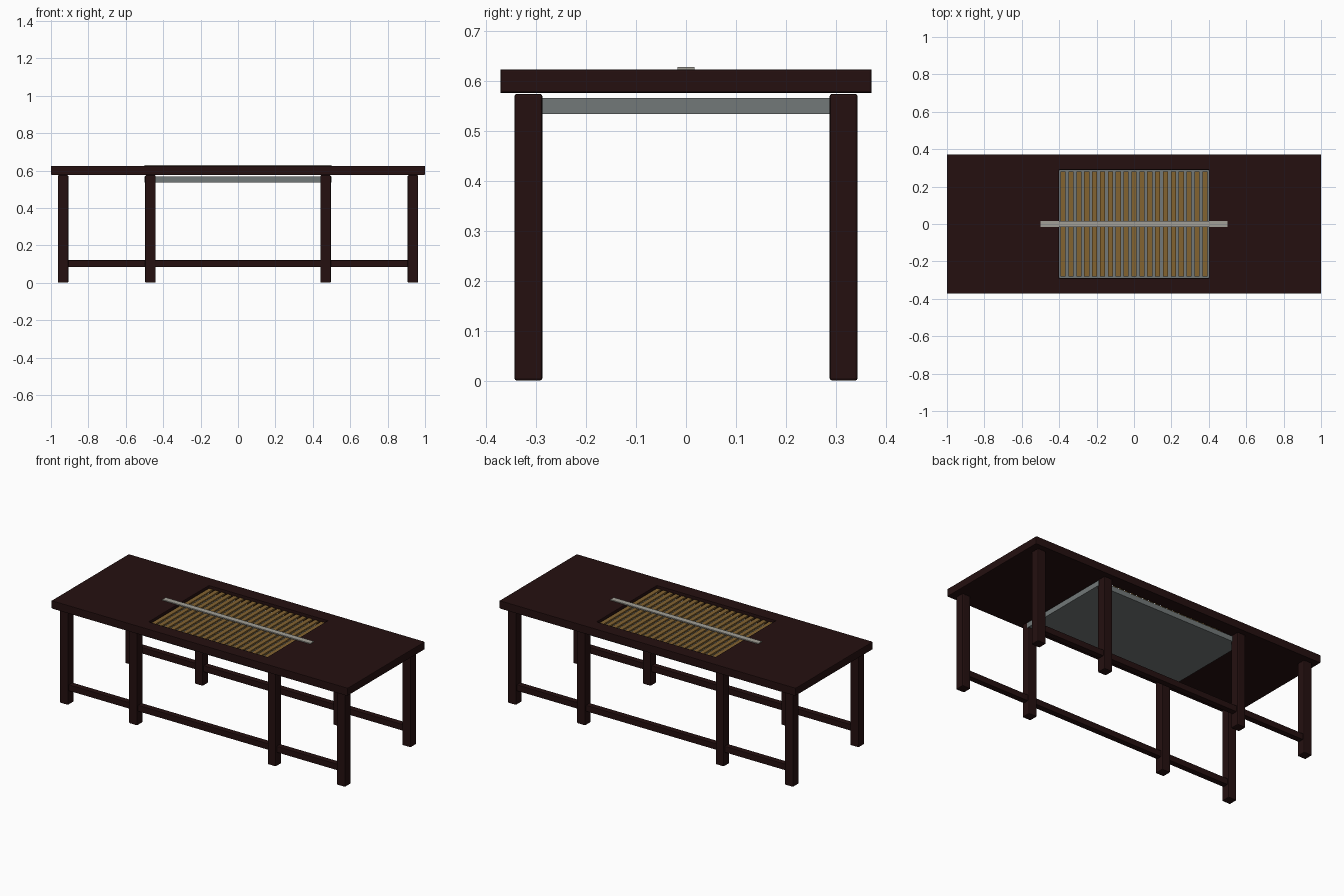
import bpy, bmesh

if "Cube" in bpy.data.objects:
    bpy.data.objects.remove(bpy.data.objects["Cube"])


def material(name, rgb):
    m = bpy.data.materials.new(name)
    m.diffuse_color = (*rgb, 1)
    m.use_nodes = True
    m.node_tree.nodes["Principled BSDF"].inputs["Base Color"].default_value = m.diffuse_color
    return m


WOOD = material("dark wood", (0.018, 0.005, 0.005))
STEEL = material("grey steel", (0.17, 0.19, 0.19))
BRASS = material("golden brown", (0.23, 0.125, 0.03))
PALE = material("pale grey", (0.36, 0.35, 0.31))


def finish(name, bm, mat, bevel=0):
    bmesh.ops.recalc_face_normals(bm, faces=bm.faces)
    me = bpy.data.meshes.new(name)
    bm.to_mesh(me)
    bm.free()
    me.materials.append(mat)
    ob = bpy.data.objects.new(name, me)
    bpy.context.collection.objects.link(ob)
    if bevel:
        mod = ob.modifiers.new("Bevel", 'BEVEL')
        mod.width = bevel
        mod.segments = 2
    return ob


def box(name, x, y, z, mat, bevel=0):
    """Box from (min, max) ranges."""
    bm = bmesh.new()
    bmesh.ops.create_cube(bm, size=1)
    for v in bm.verts:
        for i, (a, b) in enumerate((x, y, z)):
            v.co[i] = a if v.co[i] < 0 else b
    return finish(name, bm, mat, bevel)


# table top with a rectangular opening
bm = bmesh.new()
corners = ((-1, -1), (1, -1), (1, 1), (-1, 1))
outer = [bm.verts.new((sx * 1.0, sy * 0.372, 0.577)) for sx, sy in corners]
inner = [bm.verts.new((sx * 0.4, sy * 0.29, 0.577)) for sx, sy in corners]
for i in range(4):
    j = (i + 1) % 4
    bm.faces.new((outer[i], outer[j], inner[j], inner[i]))
ext = bmesh.ops.extrude_face_region(bm, geom=bm.faces[:], use_keep_orig=True)
for v in ext["geom"]:
    if isinstance(v, bmesh.types.BMVert):
        v.co.z = 0.624
finish("table_top", bm, WOOD, 0.004)

# eight legs and two long stretchers
for sy, side in ((-1, "front"), (1, "back")):
    y = sy * 0.316
    for k, x in enumerate((-0.935, -0.468, 0.468, 0.935)):
        box(f"{side}_leg_{k + 1}", (x - 0.028, x + 0.028),
            (y - 0.028, y + 0.028), (0, 0.575), WOOD, 0.005)
    box(f"{side}_stretcher", (-0.93, 0.93), (y - 0.018, y + 0.018),
        (0.083, 0.121), WOOD, 0.003)

# tray below the opening
box("tray", (-0.5, 0.5), (-0.3, 0.3), (0.535, 0.567), STEEL)

# grille slats in the opening
N = 19
for k in range(N):
    x = -0.4 + 0.8 * (k + 0.5) / N
    box(f"grille_slat_{k + 1}", (x - 0.0135, x + 0.0135), (-0.28, 0.28),
        (0.603, 0.613), BRASS)

# thin bar lying across the grille
box("cross_bar", (-0.5, 0.5), (-0.017, 0.017), (0.622, 0.629), PALE)
